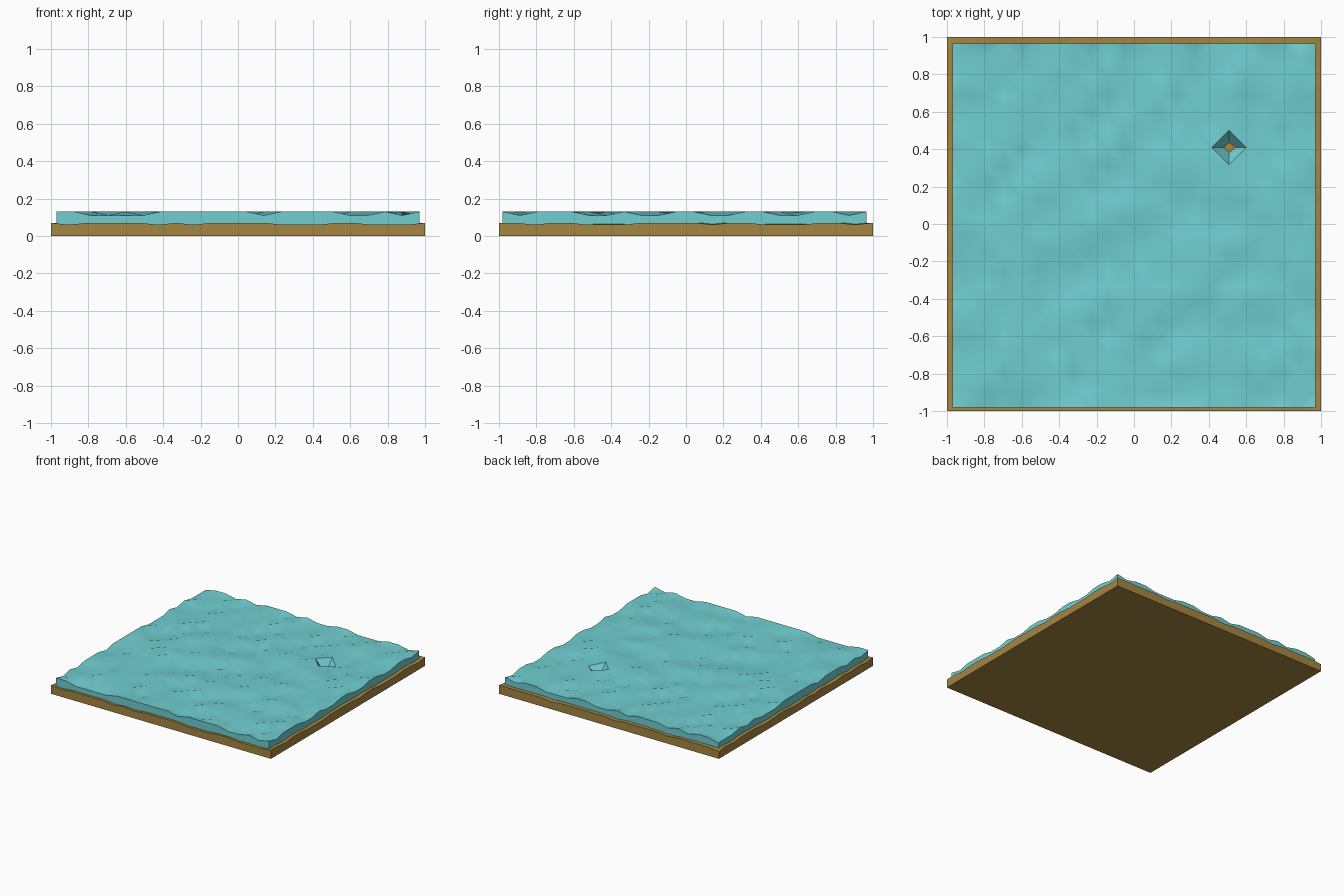
import bpy, bmesh, random

if "Cube" in bpy.data.objects:
    bpy.data.objects.remove(bpy.data.objects["Cube"])

random.seed(7)
N = 21  # grid cells per side


def material(name, rgb):
    m = bpy.data.materials.new(name)
    m.diffuse_color = (*rgb, 1)
    m.use_nodes = True
    m.node_tree.nodes["Principled BSDF"].inputs["Base Color"].default_value = m.diffuse_color
    return m


def rippled_slab(name, x0, x1, y0, y1, base, low, high, front, right, mat,
                 bottom=False, pit=None):
    """Slab whose top vertices sit at one of two heights; front/right list the low edge points."""
    bm = bmesh.new()
    top = {}
    for i in range(N + 1):
        for j in range(N + 1):
            dip = random.random() < 0.42
            if j == 0:
                dip = i in front
            elif i == N:
                dip = j in right
            z = low if dip else high
            if pit and (i, j) == pit[:2]:
                z = pit[2]
            top[i, j] = bm.verts.new((x0 + (x1 - x0) * i / N, y0 + (y1 - y0) * j / N, z))
    # top surface, diagonals alternating
    for i in range(N):
        for j in range(N):
            a, b, c, d = top[i, j], top[i + 1, j], top[i + 1, j + 1], top[i, j + 1]
            tris = ((a, b, c), (a, c, d)) if (i + j) % 2 == 0 else ((a, b, d), (b, c, d))
            for t in tris:
                bm.faces.new(t)
    # side walls
    ring = ([(i, 0) for i in range(N)] + [(N, j) for j in range(N)]
            + [(i, N) for i in range(N, 0, -1)] + [(0, j) for j in range(N, 0, -1)])
    rim = [top[k] for k in ring]
    foot = [bm.verts.new((v.co.x, v.co.y, base)) for v in rim]
    for k in range(len(rim)):
        n = (k + 1) % len(rim)
        bm.faces.new((rim[k], foot[k], foot[n], rim[n]))
    if bottom:
        bm.faces.new(foot[::-1])
    me = bpy.data.meshes.new(name)
    bm.to_mesh(me)
    bm.free()
    me.materials.append(mat)
    ob = bpy.data.objects.new(name, me)
    bpy.context.collection.objects.link(ob)
    bpy.ops.object.select_all(action='DESELECT')
    bpy.context.view_layer.objects.active = ob
    ob.select_set(True)
    bpy.ops.object.shade_smooth_by_angle(angle=0.7)
    return ob


sand = material("sand", (0.376, 0.238, 0.055))
water = material("water", (0.162, 0.617, 0.638))

# sand bed with a gently uneven top
rippled_slab("sand_bed", -1, 1, -1, 1, 0, 0.06, 0.07,
             {1, 6, 8, 13, 14, 15, 18, 19, 20}, {2, 5, 6, 7, 12, 15, 16, 17, 20},
             sand, bottom=True)

# water sheet sunk into the sand, with one pit where the sand shows through
rippled_slab("water_sheet", -0.97, 0.97, -0.98, 0.965, 0.05, 0.11, 0.13,
             {2, 3, 4, 5, 12, 17, 18, 20}, {1, 5, 6, 8, 9, 12, 13, 16, 17, 20},
             water, pit=(16, 15, 0.03))
